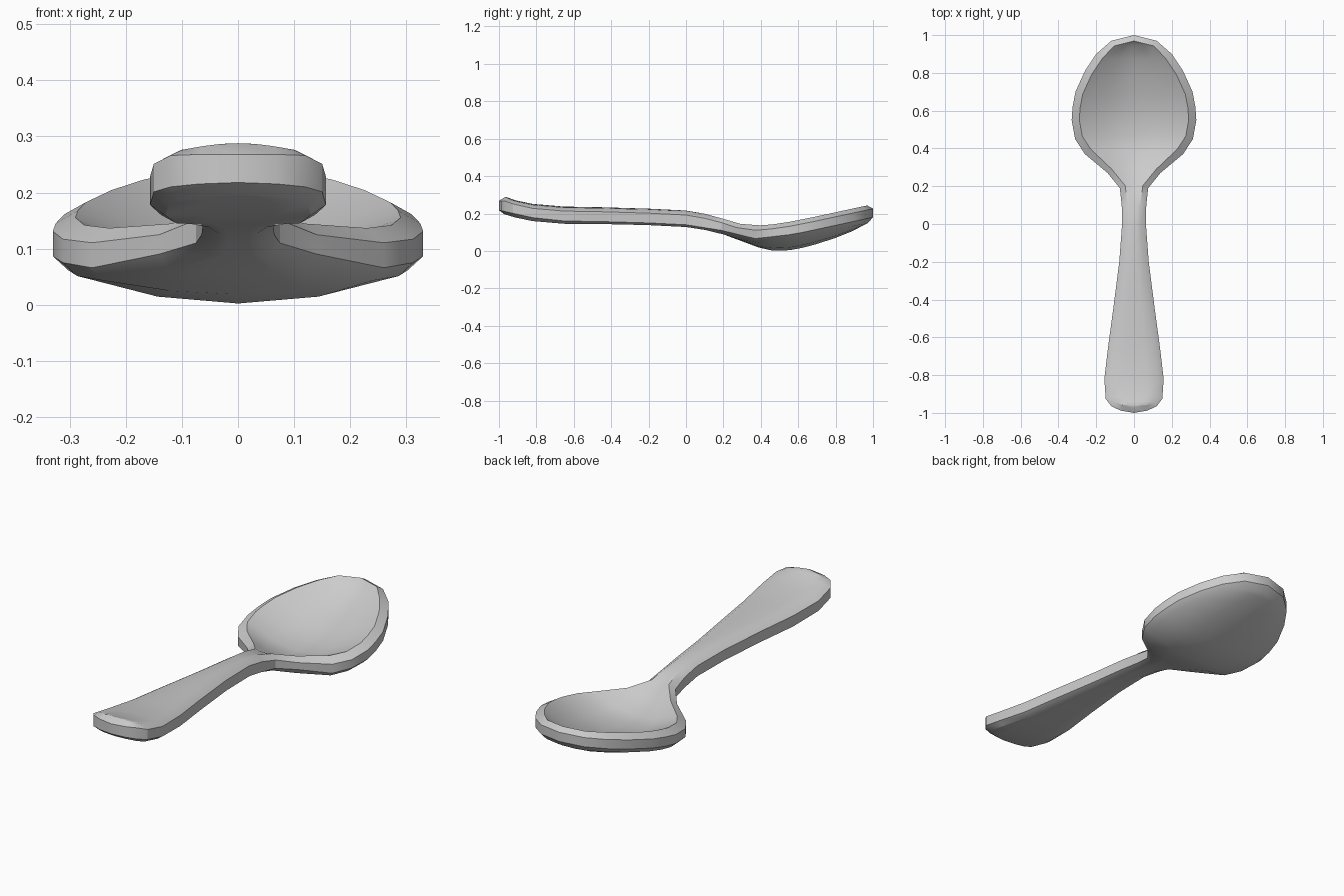
import bpy, bmesh, math
from mathutils import Vector

cube = bpy.data.objects.get("Cube")
if cube:
    bpy.data.objects.remove(cube, do_unlink=True)

# Half outline seen from above (half width, y), bowl tip to handle end
OUTLINE = [Vector(p) for p in (
    (0, 1), (.12, .97), (.2, .9), (.26, .81), (.31, .7), (.325, .62), (.33, .55),
    (.312, .45), (.26, .37), (.14, .27), (.075, .19), (.065, .1), (.063, 0),
    (.078, -.2), (.11, -.45), (.137, -.65), (.157, -.82), (.15, -.925),
    (.12, -.965), (.07, -.988), (0, -1))]

# Height curves along the length (y, z)
RIM = [(-.97, .292), (-.9, .266), (-.8, .248), (-.7, .238), (-.3, .231), (0, .216),
       (.15, .19), (.25, .153), (.35, .133), (.5, .145), (.7, .185), (1, .25)]
WALL_LOW = [(-1, .218), (-.82, .178), (-.65, .16), (-.3, .155), (0, .14),
            (.19, .11), (.37, .066), (.58, .09), (1, .18)]
FLOOR = [(.1, .2), (.2, .165), (.3, .112), (.4, .077), (.48, .07), (.6, .083),
         (.75, .122), (.9, .185), (.97, .235)]
BELLY = [(-1, .205), (-.9, .175), (-.75, .146), (-.3, .143), (0, .128), (.15, .105),
         (.25, .072), (.35, .03), (.44, .003), (.53, 0), (.62, .016), (.75, .05),
         (.9, .11), (1, .165)]
FRACTIONS = (1, .5, 0, -.5, -1)


def height(curve, y):
    """Linear interpolation along a height curve."""
    if y <= curve[0][0]:
        return curve[0][1]
    for (y0, z0), (y1, z1) in zip(curve, curve[1:]):
        if y <= y1:
            return z0 + (z1 - z0) * (y - y0) / (y1 - y0)
    return curve[-1][1]


def inset_point(i, inset):
    """Outline point moved inward along its normal."""
    p = OUTLINE[i]
    mirrored = lambda q: Vector((-q.x, q.y))
    before = OUTLINE[i - 1] if i else mirrored(OUTLINE[1])
    after = OUTLINE[i + 1] if i + 1 < len(OUTLINE) else mirrored(OUTLINE[-2])
    a, b = (p - before).normalized(), (after - p).normalized()
    t = (a + b).normalized()
    q = p - Vector((-t.y, t.x)) * inset / max(t.dot(a), .7)
    return Vector((max(q.x, 0), q.y)) if p.x else Vector((0, q.y))


def row(q, middle, edge):
    """Points across the spoon on a parabola; a single point at either end."""
    sag = middle - edge if q.x else 0
    return [(f * q.x, q.y, edge + sag * (1 - f * f)) for f in FRACTIONS]


def section(i):
    """Closed cross-section: top surface, side wall, underside, side wall."""
    p = OUTLINE[i]
    q = inset_point(i, .04 if .35 < p.y < .95 else .03)
    u = inset_point(i, .027)
    rim, low = height(RIM, q.y), height(WALL_LOW, p.y)
    if q.y > .1:    # hollow bowl
        top = row(q, min(rim, height(FLOOR, q.y)), rim)
    else:           # slightly crowned handle
        top = row(q, rim, rim - .005)
    belly = height(BELLY, u.y)
    bottom = row(u, belly, max(belly, height(WALL_LOW, u.y) - .025))
    wall_top = height(RIM, p.y) - .024
    return (top + [(-p.x, p.y, wall_top), (-p.x, p.y, low)]
            + bottom[::-1] + [(p.x, p.y, low), (p.x, p.y, wall_top)])


# Spoon body lofted through the sections
bm = bmesh.new()
rings = [[bm.verts.new(c) for c in section(i)] for i in range(len(OUTLINE))]
for a, b in zip(rings, rings[1:]):
    for k in range(len(a)):
        n = (k + 1) % len(a)
        bm.faces.new((a[k], a[n], b[n], b[k]))
bmesh.ops.remove_doubles(bm, verts=bm.verts, dist=.0005)
bmesh.ops.recalc_face_normals(bm, faces=bm.faces)
mesh = bpy.data.meshes.new("spoon")
bm.to_mesh(mesh)
bm.free()
spoon = bpy.data.objects.new("spoon", mesh)
bpy.context.collection.objects.link(spoon)

# Plain grey metal
grey = bpy.data.materials.new("spoon_grey")
grey.use_nodes = True
grey.diffuse_color = (.6, .6, .6, 1)
grey.node_tree.nodes["Principled BSDF"].inputs["Base Color"].default_value = (.6, .6, .6, 1)
mesh.materials.append(grey)

bpy.ops.object.select_all(action="DESELECT")
spoon.select_set(True)
bpy.context.view_layer.objects.active = spoon
bpy.ops.object.shade_smooth_by_angle(angle=math.radians(30))
